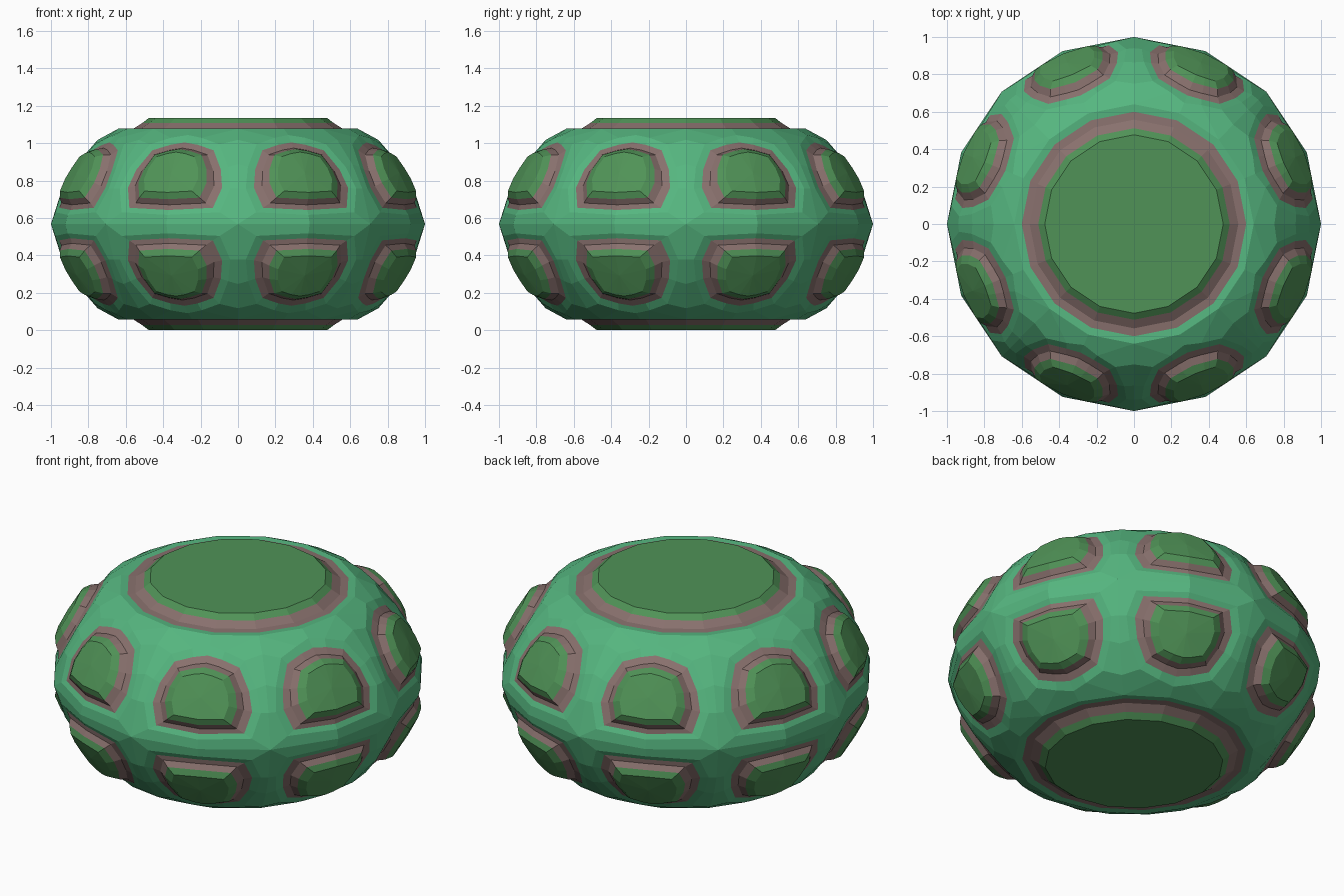
import bpy, bmesh
from math import sin, cos, radians
from mathutils import Vector

cube = bpy.data.objects.get("Cube")
if cube:
    bpy.data.objects.remove(cube)

MID = 0.567  # height of the waist


def material(name, rgb):
    m = bpy.data.materials.new(name)
    m.use_nodes = True
    m.diffuse_color = (*rgb, 1)
    m.node_tree.nodes["Principled BSDF"].inputs["Base Color"].default_value = (*rgb, 1)
    return m


MATS = [material("jade_green", (0.092, 0.47, 0.215)),
        material("dusty_mauve", (0.25, 0.165, 0.155)),
        material("leaf_green", (0.08, 0.29, 0.095))]
JADE, MAUVE, LEAF = range(3)

# Radius of the body against height above the waist
PROFILE = [(0, 1), (0.12, 0.972), (0.19, 0.94), (0.37, 0.835), (0.46, 0.74), (0.51, 0.64)]


def radius(h):
    for (h0, r0), (h1, r1) in zip(PROFILE, PROFILE[1:]):
        if h <= h1:
            return r0 + (r1 - r0) * (h - h0) / (h1 - h0)
    return PROFILE[-1][1]


def on_body(angle, h, side, lift=0.0):
    a, r = radians(angle), radius(h)
    p = Vector((r * cos(a), r * sin(a), h))
    p += Vector((p.x, p.y, h / 0.44)).normalized() * lift
    return (p.x, p.y, MID + side * p.z)


def loft(bm, rings, mats, centre=None):
    """Bridge closed rings of points; close the last with a fan or one face."""
    loops = [[bm.verts.new(p) for p in ring] for ring in rings]
    faces = []
    for a, b, mat in zip(loops, loops[1:], mats):
        for i in range(len(a)):
            j = (i + 1) % len(a)
            faces.append((bm.faces.new((a[i], a[j], b[j], b[i])), mat))
    end = loops[-1]
    if centre == "flat":
        faces.append((bm.faces.new(end), mats[-1]))
    elif centre:
        c = bm.verts.new(centre)
        for i in range(len(end)):
            faces.append((bm.faces.new((end[i], end[(i + 1) % len(end)], c)), mats[-1]))
    for f, mat in faces:
        f.material_index = mat
        f.normal_update()
        if f.normal.dot(f.calc_center_median() - Vector((0, 0, MID))) < 0:
            f.normal_flip()


def finish(bm, name):
    bmesh.ops.remove_doubles(bm, verts=bm.verts[:], dist=0.0005)
    mesh = bpy.data.meshes.new(name)
    bm.to_mesh(mesh)
    bm.free()
    for m in MATS:
        mesh.materials.append(m)
    bpy.context.collection.objects.link(bpy.data.objects.new(name, mesh))


def both_halves(half):
    return half + [(-a, h) for a, h in half[-2:0:-1]]


# Outlines as (angle from panel centre, height above waist)
SECTOR = both_halves([(0, 0), (22.5, 0), (22.5, 0.19), (22.5, 0.32),
                      (22.5, 0.45), (22.5, 0.51), (0, 0.51)])
PANEL = both_halves([(0, 0.078), (14.5, 0.09), (17.2, 0.2), (16.4, 0.3),
                     (13, 0.405), (6, 0.435), (0, 0.448)])
CENTRE = 0.255


def panel_ring(angle, side, scale, lift):
    return [on_body(angle + a * scale, CENTRE + (h - CENTRE) * scale, side, lift)
            for a, h in PANEL]


shell, panels, caps = bmesh.new(), bmesh.new(), bmesh.new()
for side in (1, -1):
    for k in range(8):
        mid = 22.5 + 45 * k
        edge = panel_ring(mid, side, 1, -0.014)
        # Body surface framing each panel
        loft(shell, [[on_body(mid + a, h, side) for a, h in SECTOR],
                     panel_ring(mid, side, 1.16, -0.003), edge], [JADE, JADE])
        # Raised panel with a mauve border
        loft(panels, [edge, panel_ring(mid, side, 0.84, -0.014),
                      panel_ring(mid, side, 0.71, 0.012),
                      panel_ring(mid, side, 0.55, 0.034)],
             [MAUVE, MAUVE, LEAF], on_body(mid, CENTRE, side, 0.037))
    # Flat end cap with the same stepped border
    steps = [(0.64, 0.51), (0.6, 0.508), (0.558, 0.511), (0.512, 0.54), (0.477, MID)]
    rings = [[(r * cos(radians(22.5 * i)), r * sin(radians(22.5 * i)), MID + side * h)
              for i in range(16)] for r, h in steps]
    loft(caps, rings, [JADE, MAUVE, MAUVE, LEAF], "flat")

finish(shell, "body_shell")
finish(panels, "raised_panels")
finish(caps, "end_caps")
